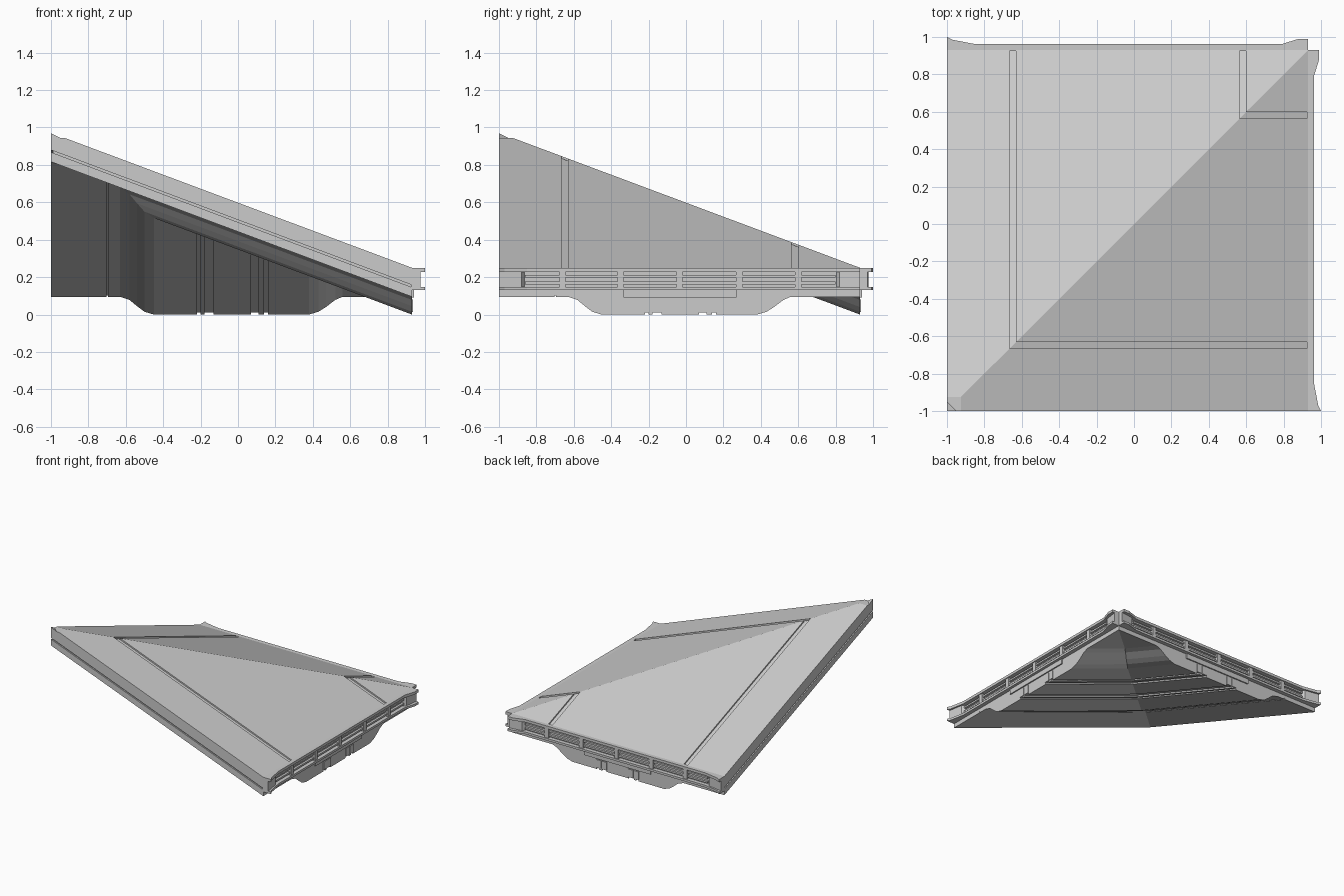
import bpy, bmesh

if "Cube" in bpy.data.objects:
    bpy.data.objects.remove(bpy.data.objects["Cube"])

EDGE = 0.93                      # eave line
SLOPE = 0.374
CAP = -0.925                     # flat notch at the peak corner


def height(t):
    return 0.25 + SLOPE * (EDGE - t)


def finish(name, bm):
    bmesh.ops.remove_doubles(bm, verts=bm.verts, dist=1e-5)
    bmesh.ops.recalc_face_normals(bm, faces=bm.faces)
    me = bpy.data.meshes.new(name)
    bm.to_mesh(me)
    bm.free()
    ob = bpy.data.objects.new(name, me)
    bpy.context.collection.objects.link(ob)
    return ob


def both_sides(bm, faces):
    """Add faces given as coordinate loops, plus the copy mirrored over the hip diagonal."""
    for swap in (False, True):
        for loop in faces:
            pts = []
            for x, y, z in loop:
                p = (y, x, z) if swap else (x, y, z)
                if p not in pts:
                    pts.append(p)
            if len(pts) > 2:
                bm.faces.new([bm.verts.new(p) for p in pts])


def groove(s0, s1, off, depth):
    return [(s0, off), (s0, off + depth), (s1, off + depth), (s1, off)]


# Roof slab: cross-section (position along eave, depth below slope), swept from hip to eave
top = [(-1, 0), (CAP, 0)]
for a, b in ((-0.665, -0.63), (0.565, 0.60)):
    top += groove(a, b, 0, 0.012)
bottom = [(EDGE, 0.155), (0.56, 0.155), (0.52, 0.172), (0.47, 0.21), (0.43, 0.235), (0.38, 0.25)]
for a, b in ((0.16, 0.14), (0.11, 0.07), (-0.13, -0.18), (-0.20, -0.22)):
    bottom += groove(a, b, 0.25, -0.012)
bottom += [(-0.45, 0.25), (-0.50, 0.235), (-0.54, 0.205), (-0.58, 0.172), (-0.63, 0.155)]
bottom += groove(-0.695, -0.702, 0.155, -0.008)
side = [(-1, 0.155), (-1, 0.104), (-0.99, 0.104), (-0.99, 0.092), (-1, 0.092)]
profile = top + [(EDGE, 0)] + bottom + side


def hip(p):
    s, off = p
    m = max(s, CAP) if off == 0 else s
    return (m, s, height(m) - off)


def eave(p):
    return (EDGE, p[0], height(EDGE) - p[1])


bm = bmesh.new()
peak = (-1, -1, height(CAP))
faces = [[eave(p) for p in profile]]
for p, q in zip(profile, profile[1:] + profile[:1]):
    loop = [hip(p), hip(q), eave(q), eave(p)]
    if q == profile[0]:
        loop.insert(1, peak)
    faces.append(loop)
faces.append([peak, hip((-1, 0)), hip((CAP, 0))])
both_sides(bm, faces)
finish("roof_slab", bm)

# Small upturned tip at the peak corner
bm = bmesh.new()
z = height(CAP)
tip, a, b, c = [bm.verts.new(p) for p in
                ((-1, -1, 0.97), (-1, -1, z), (-0.95, -1, z), (-1, -0.95, z))]
for f in ((tip, a, b), (tip, b, c), (tip, c, a), (a, c, b)):
    bm.faces.new(f)
finish("peak_tip", bm)


def prism_faces(plan, z0, z1):
    lo = [(u, s, z0) for u, s in plan]
    hi = [(u, s, z1) for u, s in plan]
    n = len(plan)
    return [lo, hi] + [[lo[i], lo[(i + 1) % n], hi[(i + 1) % n], hi[i]] for i in range(n)]


def eave_part(name, pieces):
    bm = bmesh.new()
    for plan, z0, z1 in pieces:
        both_sides(bm, prism_faces(plan, z0, z1))
    finish(name, bm)


def strip(u, s0, s1):
    return [(EDGE - 0.005, s0), (u, s0), (u, s1), (EDGE - 0.005, s1)]


# Eave rail lips, flared outward at both ends
lip = [(EDGE - 0.005, -1), (1.0, -1), (0.985, -0.97), (0.962, -0.85),
       (0.962, 0.79), (0.99, 0.88), (0.99, EDGE), (EDGE - 0.005, EDGE)]
eave_part("eave_lips", [(lip, 0.228, 0.25), (lip, 0.13, 0.148)])

# Waisted end blocks between the lips
eave_part("eave_end_blocks", [
    ([(EDGE - 0.005, -1), (0.975, -1), (0.955, -0.88), (EDGE - 0.005, -0.86)], 0.148, 0.228),
    ([(EDGE - 0.005, 0.80), (0.955, 0.82), (0.97, EDGE), (EDGE - 0.005, EDGE)], 0.148, 0.228)])

# Long bars and dividers inside the rail
eave_part("eave_bars", [(strip(0.948, -0.86, 0.80), 0.162, 0.176),
                        (strip(0.948, -0.86, 0.80), 0.198, 0.212)])
eave_part("eave_dividers", [(strip(0.955, s - 0.017, s + 0.017), 0.148, 0.228)
                            for s in (-0.66, -0.35, -0.035, 0.285, 0.60)])

# Thin backing plate and tabs on the haunch
eave_part("haunch_plates", [(strip(0.94, -0.335, 0.27), 0.09, 0.13)]
          + [(strip(0.936, s - 0.022, s + 0.022), 0.014, 0.08) for s in (-0.2, -0.15, 0.09, 0.14)])
